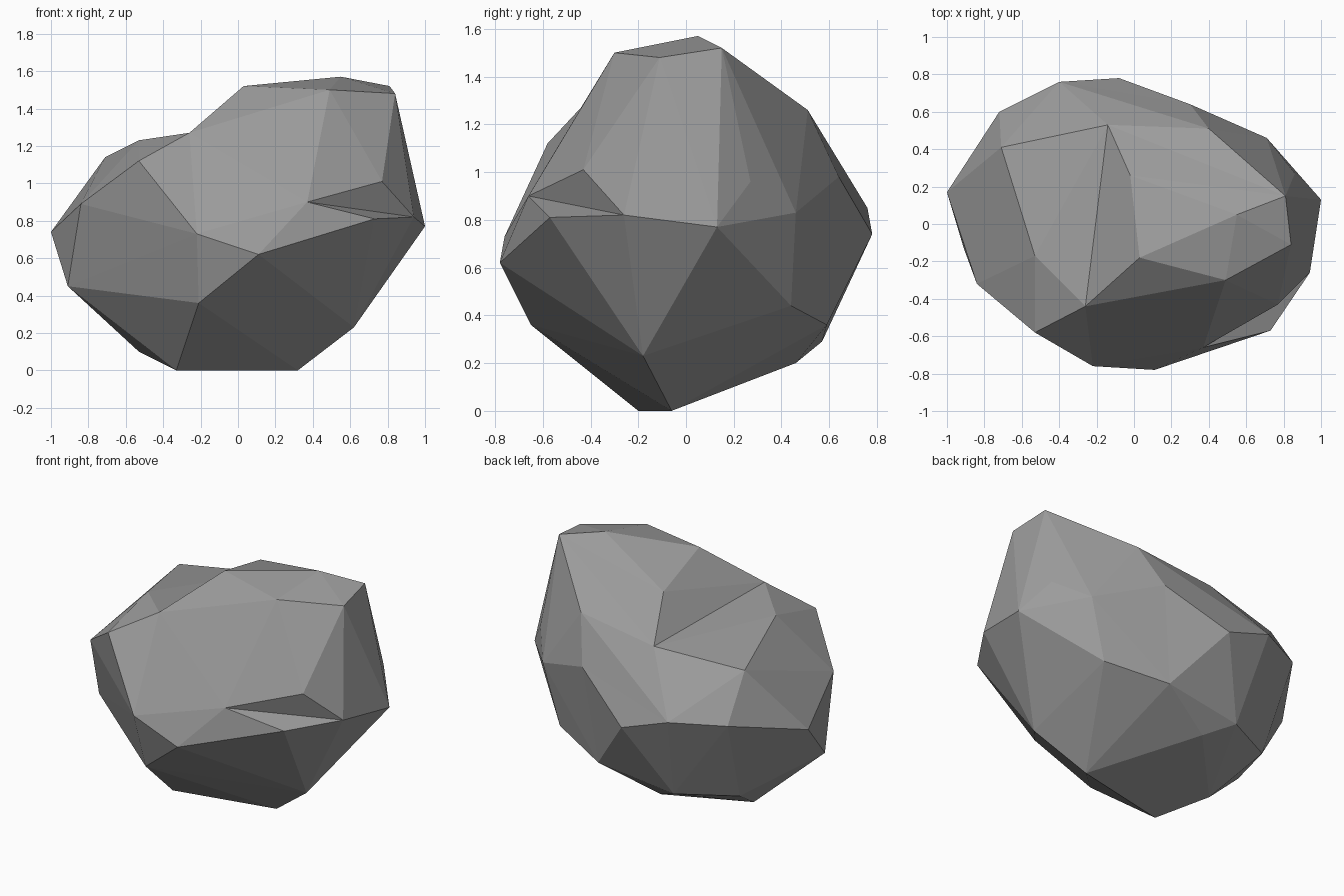
import bpy
import bmesh
from mathutils import Vector

default_cube = bpy.data.objects.get("Cube")
if default_cube:
    bpy.data.objects.remove(default_cube, do_unlink=True)

# Corner points of the boulder, grouped from the top down
crown = {
    "A": (.55, .05, 1.57), "B": (.81, .15, 1.52), "C": (.84, -.11, 1.48),
    "D": (.49, -.3, 1.5), "E": (.03, -.18, 1.52), "a": (-.02, .26, 1.41),
}
shoulder = {
    "F": (-.26, -.44, 1.27), "G": (-.53, -.58, 1.12), "H": (-.53, -.17, 1.23),
    "I": (-.71, .41, 1.14), "Z": (-.14, .53, 1.19), "X": (.4, .51, 1.26),
    "Y": (.3, .64, .98), "V": (.86, .27, .96), "N": (.77, -.43, 1.01),
    "O": (.37, -.66, .9),
}
waist = {
    "J": (-.84, -.32, .89), "K": (-1, .17, .74), "M": (.94, -.26, .82),
    "P": (.73, -.57, .81), "Q": (.11, -.78, .62), "R": (-.22, -.76, .73),
    "U": (1, .13, .77), "W": (.71, .46, .83), "b": (-.72, .6, .85),
    "c": (-.4, .76, .85), "d": (-.08, .78, .74),
}
underside = {
    "L": (-.91, -.13, .45), "S": (-.21, -.65, .36), "T": (.62, -.18, .23),
    "f": (.6, .44, .44), "e": (.22, .59, .36), "g": (-.31, .57, .29),
    "h": (-.66, .39, .3), "k": (-.14, .46, .2), "l": (-.53, .06, .1),
    "m": (.32, -.06, 0), "n": (-.33, -.2, 0),
}
corners = {**crown, **shoulder, **waist, **underside}

# Recessed corners are raised while the shell is wrapped, then let back down
raised = {"F": 1.15, "N": 1.06, "Z": 1.05, "V": 1.03, "Y": 1.03}

# Creases that run along the hollows of the rock
creases = ["OM", "Fa", "FZ", "HZ", "FE", "FH", "FD", "FG", "Za", "ZI"]


def opposite_corners(edge):
    """The two corners facing an edge across its triangles."""
    return {v for face in edge.link_faces for v in face.verts} - set(edge.verts)


def fold_creases(bm, verts):
    """Turn triangle diagonals until every crease is an edge."""
    wanted = [{verts[name] for name in pair} for pair in creases]
    for _ in range(len(wanted)):
        for pair in wanted:
            if any(set(e.verts) == pair for e in bm.edges):
                continue
            for edge in list(bm.edges):
                if set(edge.verts) in wanted or len(edge.link_faces) != 2:
                    continue
                if opposite_corners(edge) == pair:
                    bmesh.utils.edge_rotate(edge, True)
                    break


def build_boulder():
    bm = bmesh.new()
    heart = Vector((0, 0, .75))
    verts = {}
    for name, point in corners.items():
        lift = raised.get(name, 1)
        verts[name] = bm.verts.new(heart + (Vector(point) - heart) * lift)

    # Wrap a faceted shell round the corners
    bmesh.ops.convex_hull(bm, input=list(bm.verts), use_existing_faces=False)
    bmesh.ops.triangulate(bm, faces=list(bm.faces))

    # Fold the hollows and settle the raised corners
    fold_creases(bm, verts)
    for name, vert in verts.items():
        vert.co = corners[name]
    loose = [v for v in bm.verts if not v.link_faces]
    bmesh.ops.delete(bm, geom=loose, context="VERTS")
    bmesh.ops.recalc_face_normals(bm, faces=list(bm.faces))
    for face in bm.faces:
        face.smooth = False

    mesh = bpy.data.meshes.new("boulder")
    bm.to_mesh(mesh)
    bm.free()
    boulder = bpy.data.objects.new("boulder", mesh)
    bpy.context.collection.objects.link(boulder)
    return boulder


def flat_material(name, grey):
    colour = (grey, grey, grey, 1)
    material = bpy.data.materials.new(name)
    material.use_nodes = True
    material.diffuse_color = colour
    for node in material.node_tree.nodes:
        if node.type == "BSDF_PRINCIPLED":
            node.inputs["Base Color"].default_value = colour
    return material


# One plain stone colour over the whole rock
boulder = build_boulder()
boulder.data.materials.append(flat_material("grey stone", .33))
